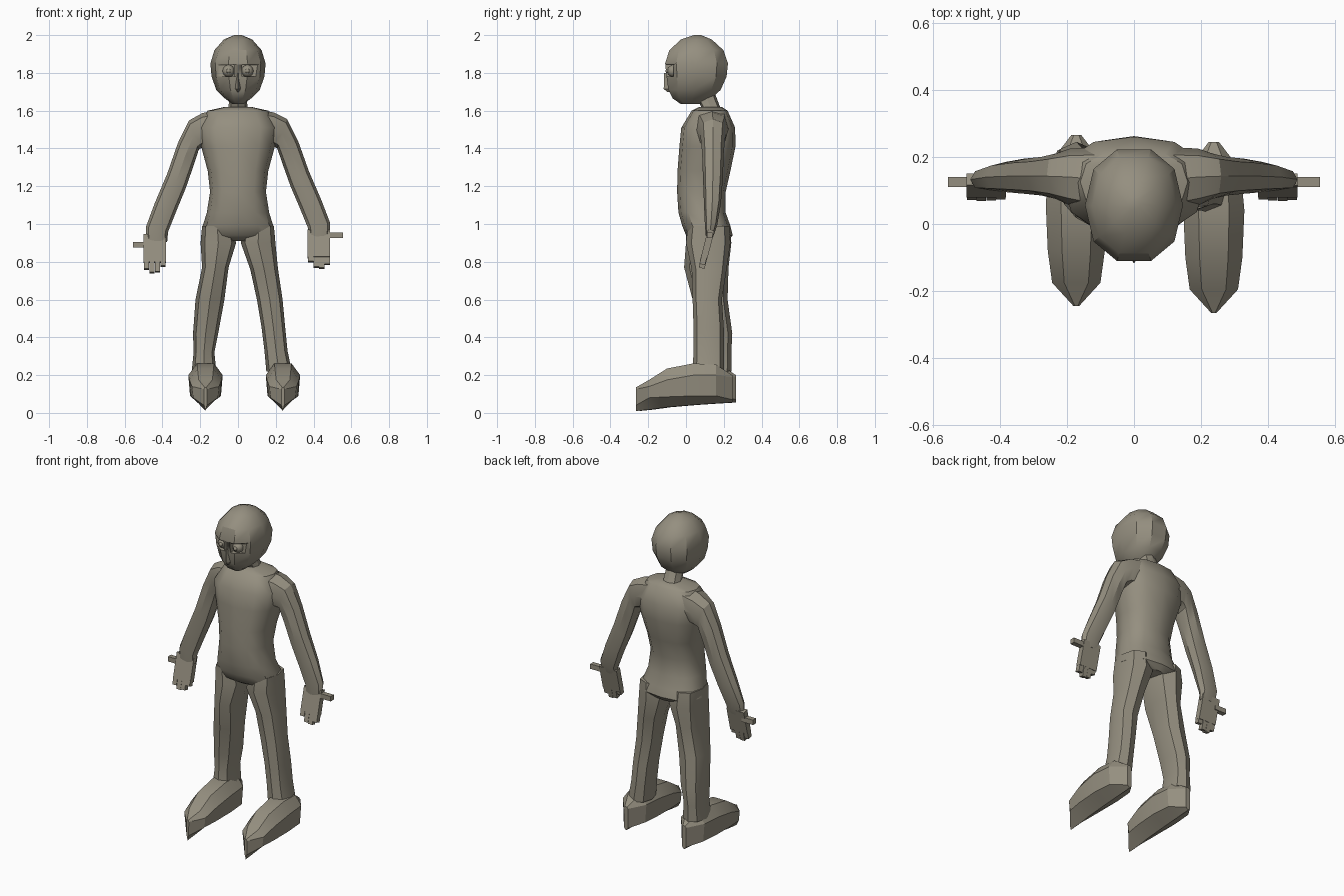
import bpy, bmesh, math
from mathutils import Vector, Matrix

if "Cube" in bpy.data.objects:
    bpy.data.objects.remove(bpy.data.objects["Cube"], do_unlink=True)

clay = bpy.data.materials.new("warm grey clay")
clay.use_nodes = True
clay.diffuse_color = (0.30, 0.275, 0.215, 1)
clay.node_tree.nodes["Principled BSDF"].inputs["Base Color"].default_value = clay.diffuse_color


def finish(name, bm, angle=32):
    bmesh.ops.recalc_face_normals(bm, faces=bm.faces)
    mesh = bpy.data.meshes.new(name)
    bm.to_mesh(mesh)
    bm.free()
    ob = bpy.data.objects.new(name, mesh)
    bpy.context.collection.objects.link(ob)
    mesh.materials.append(clay)
    bpy.ops.object.select_all(action='DESELECT')
    ob.select_set(True)
    bpy.context.view_layer.objects.active = ob
    bpy.ops.object.shade_smooth_by_angle(angle=math.radians(angle))
    return ob


def skin(name, rings, angle=32):
    """Joins closed rings of points into a capped skin."""
    bm = bmesh.new()
    loops = [[bm.verts.new(p) for p in ring] for ring in rings]
    n = len(loops[0])
    for a, b in zip(loops, loops[1:]):
        for i in range(n):
            j = (i + 1) % n
            bm.faces.new((a[i], a[j], b[j], b[i]))
    bm.faces.new(loops[0])
    bm.faces.new(loops[-1])
    return finish(name, bm, angle)


def oval(x0, z0, x1, z1, y0, y1, sides=8, power=0.8):
    """Rounded section between an inner and an outer point, y0 to y1 deep."""
    def bend(v):
        return math.copysign(abs(v) ** power, v)
    a, b = Vector((x0, 0, z0)), Vector((x1, 0, z1))
    ring = []
    for i in range(sides):
        t = 2 * math.pi * i / sides
        p = (a + b) / 2 + (b - a) / 2 * bend(math.cos(t))
        p.y = (y0 + y1) / 2 + (y1 - y0) / 2 * bend(math.sin(t))
        ring.append(p)
    return ring


def box(name, centre, size, tilt=0.0):
    bm = bmesh.new()
    bmesh.ops.create_cube(bm, size=1, matrix=Matrix.Translation(centre)
                          @ Matrix.Rotation(tilt, 4, 'X') @ Matrix.Diagonal((*size, 1)))
    return finish(name, bm)


# Torso: half width, height, front, back
torso = [(.07, 1.62, .07, .19), (.16, 1.60, .03, .22), (.21, 1.51, -.025, .26),
         (.195, 1.41, -.035, .262), (.16, 1.28, -.045, .235), (.148, 1.17, -.047, .21),
         (.165, 1.06, -.04, .21), (.187, .99, -.02, .235), (.195, .94, .0, .247),
         (.12, .91, .05, .22)]
skin("torso", [oval(-w, z, w, z, f, b, 12) for w, z, f, b in torso], 40)

# Neck
neck = [(.065, 1.59, .07, .20), (.05, 1.62, .08, .18), (.045, 1.70, .04, .15)]
skin("neck", [oval(-w, z, w, z, f, b) for w, z, f, b in neck])

# Head, with sockets cut into the face
skull = [(.03, 1.635, -.03, .08), (.07, 1.665, -.075, .14), (.115, 1.71, -.10, .19),
         (.14, 1.78, -.11, .222), (.146, 1.85, -.118, .23), (.125, 1.92, -.095, .205),
         (.075, 1.977, -.03, .14), (.02, 2.0, .04, .08)]
head = skin("head", [oval(-w, z, w, z, f, b, 10, .9) for w, z, f, b in skull], 30)
for side in (-1, 1):
    cutter = box("socket_cutter", (side * .062, -.10, 1.812), (.082, .07, .062))
    cut = head.modifiers.new("socket", 'BOOLEAN')
    cut.operation, cut.object, cut.solver = 'DIFFERENCE', cutter, 'EXACT'
    bpy.context.view_layer.objects.active = head
    bpy.ops.object.modifier_apply(modifier=cut.name)
    bpy.data.objects.remove(cutter, do_unlink=True)

# Eyes with raised pupils
for side, label in ((-1, "right"), (1, "left")):
    for part, radius, y in (("eye", .032, -.068), ("pupil", .012, -.096)):
        bm = bmesh.new()
        bmesh.ops.create_uvsphere(bm, u_segments=12, v_segments=8, radius=radius,
                                  matrix=Matrix.Translation((side * .05, y, 1.81)))
        finish(f"{label}_{part}", bm)

# Nose
skin("nose", [oval(-w, z, w, z, y, -.06, 4, 1) for w, z, y in
              ((.008, 1.70, -.10), (.018, 1.715, -.118), (.007, 1.80, -.116))])

# Arms: inner x, z, outer x, z, front, back
arm = [(.09, 1.42, .08, 1.612, .03, .23), (.19, 1.41, .19, 1.59, .055, .225),
       (.208, 1.40, .26, 1.555, .075, .21), (.235, 1.32, .318, 1.44, .085, .20),
       (.278, 1.20, .375, 1.28, .09, .195), (.325, 1.09, .44, 1.13, .095, .185),
       (.37, .98, .488, 1.005, .10, .165), (.375, .93, .485, .94, .105, .145)]
for side, label, drop in ((-1, "right", -.025), (1, "left", .0)):
    rings = []
    for i, (a, b, c, d, f, k) in enumerate(arm):
        shift = drop * i / (len(arm) - 1)
        rings.append(oval(side * a, b + shift, side * c, d + shift, f, k))
    skin(f"{label}_arm", rings)
    # Hand: palm, stepped fingers and thumb
    hx = .428 if side > 0 else .44
    box(f"{label}_palm", (side * hx, .115, .895 + drop), (.118, .035, .15), -.25)
    for i, length in enumerate((.035, .065, .07, .05)):
        box(f"{label}_finger_{i + 1}", (side * (hx - .043 + .029 * i), .092, .835 + drop - length / 2),
            (.028, .03, length), -.25)
    box(f"{label}_thumb", (side * .515, .125, .94 + drop * 2), (.08, .03, .03))

# Legs: inner x, outer x, height, front, back
left_leg = [(.03, .19, .99, .01, .23), (.015, .198, .90, .0, .235), (.065, .212, .76, .03, .215),
            (.10, .236, .60, .035, .19), (.125, .25, .45, .04, .20), (.14, .262, .33, .04, .20),
            (.15, .285, .22, .035, .20)]
right_leg = [(.03, .19, .99, .0, .23), (.01, .198, .90, .0, .24), (.05, .19, .77, -.01, .225),
             (.072, .225, .60, .035, .22), (.105, .238, .42, .06, .245), (.125, .235, .32, .07, .24),
             (.115, .245, .22, .06, .24)]
# Feet: y, half width, keel, lower side, upper side and top heights
foot = [(.255, .015, .055, .07, .19, .20), (.17, .08, .05, .09, .20, .255),
        (.05, .091, .042, .09, .20, .262), (-.09, .085, .03, .085, .175, .235),
        (-.185, .072, .017, .08, .14, .175), (-.255, .008, .01, .04, .125, .135)]
for side, label, leg, cx, dy in ((-1, "right", right_leg, .172, .01), (1, "left", left_leg, .238, -.01)):
    skin(f"{label}_leg", [oval(side * a, z, side * b, z, f, k) for a, b, z, f, k in leg])
    rings = []
    for y, w, keel, low, high, top in foot:
        section = [(0, keel), (w * .9, low), (w, high), (w * .5, top),
                   (-w * .5, top), (-w, high), (-w * .9, low)]
        rings.append([(side * cx + x, y + dy, z) for x, z in section])
    skin(f"{label}_foot", rings, 25)
